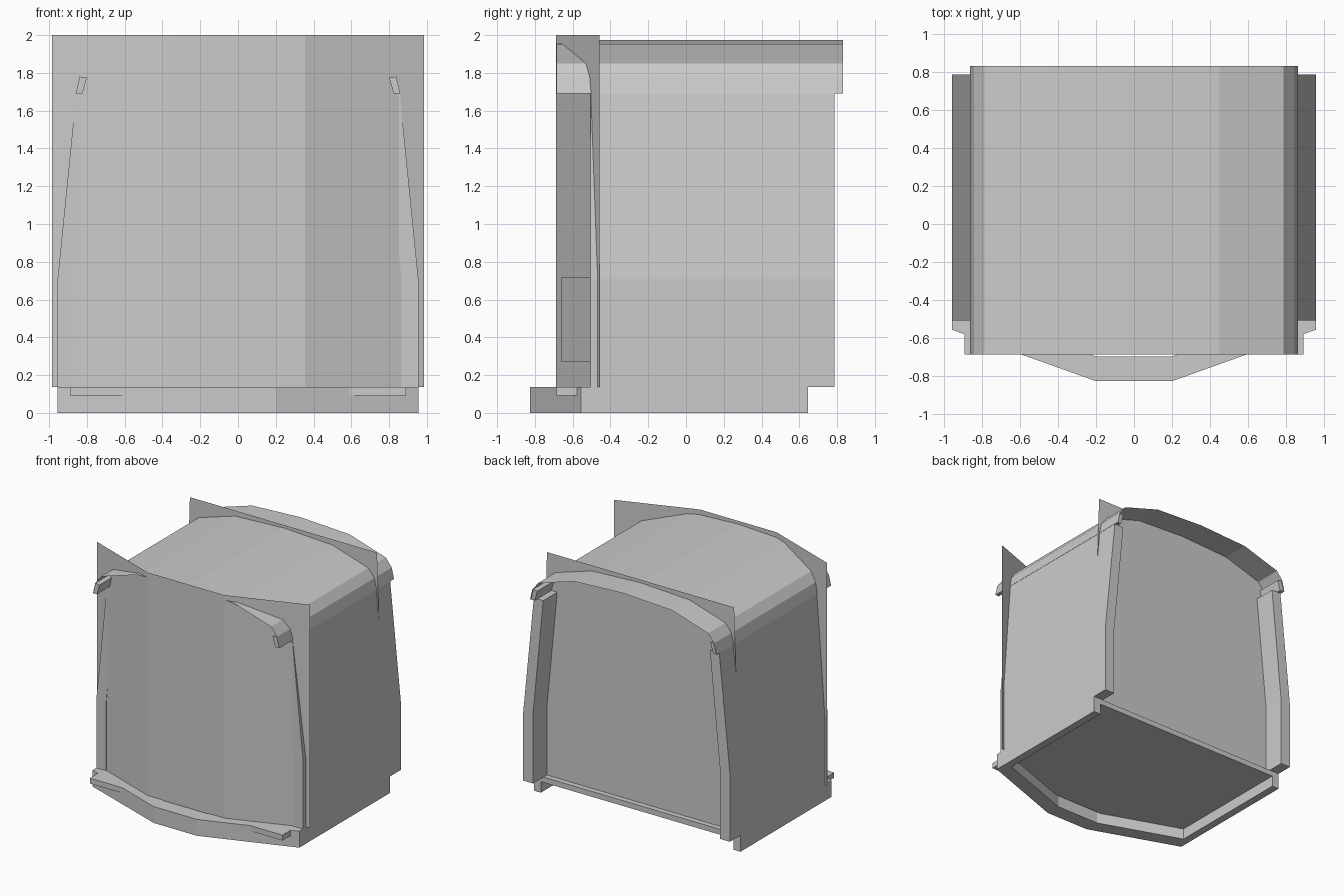
import bpy, bmesh

cube = bpy.data.objects.get("Cube")
if cube:
    bpy.data.objects.remove(cube, do_unlink=True)

grey = bpy.data.materials.new("light grey")
grey.use_nodes = True
COLOUR = (0.6, 0.6, 0.6, 1)
grey.diffuse_color = COLOUR
grey.node_tree.nodes["Principled BSDF"].inputs["Base Color"].default_value = COLOUR


def finish(name, bm, closed=True):
    if closed:
        bmesh.ops.recalc_face_normals(bm, faces=bm.faces)
    mesh = bpy.data.meshes.new(name)
    bm.to_mesh(mesh)
    bm.free()
    mesh.materials.append(grey)
    obj = bpy.data.objects.new(name, mesh)
    bpy.context.collection.objects.link(obj)
    return obj


def prism(name, points, direction):
    """Solid made by sweeping a flat outline along a vector."""
    bm = bmesh.new()
    face = bm.faces.new([bm.verts.new(p) for p in points])
    new = bmesh.ops.extrude_face_region(bm, geom=[face])["geom"]
    bmesh.ops.translate(bm, vec=direction,
                        verts=[v for v in new if isinstance(v, bmesh.types.BMVert)])
    return finish(name, bm)


def sheet(name, points, direction):
    """Thin surface made by sweeping an open line along a vector."""
    bm = bmesh.new()
    a = [bm.verts.new(p) for p in points]
    b = [bm.verts.new([p[i] + direction[i] for i in range(3)]) for p in points]
    for i in range(len(a) - 1):
        bm.faces.new((a[i], a[i + 1], b[i + 1], b[i]))
    return finish(name, bm, closed=False)


def mirrored(half):
    """Complete a left-right symmetrical line given its +x half, outside to centre."""
    return half + [(-x, v) for x, v in reversed(half) if x > 0]


DECK = 0.137   # height of the deck the shell stands on
BACK = 0.60    # depth of the back panel

# Base rim: a bowed front and straight sides, open at the back
outer = mirrored([(0.955, 0.645), (0.955, -0.555), (0.2, -0.825)])
inner = mirrored([(0.89, 0.645), (0.89, -0.45), (0.2, -0.695)])
prism("base_rim", [(x, y, 0) for x, y in outer + inner[::-1]], (0, 0, DECK))

# Floor slab, its front corners showing as small steps
floor = [(-0.89, -0.685), (0.89, -0.685), (0.89, 0.645), (-0.89, 0.645)]
prism("floor", [(x, y, 0.092) for x, y in floor], (0, 0, DECK - 0.092))

# Side walls that lean inward above the waist, roof bars and front corner plates
wall = [(0.955, DECK), (0.955, 0.71), (0.857, 1.69), (0.77, 1.69), (0.865, 0.71), (0.865, DECK)]
bar = [(0.838, 1.78), (0.859, 1.69), (0.824, 1.69), (0.80, 1.775)]
for side, s in (("left", 1), ("right", -1)):
    prism(side + "_wall", [(s * x, -0.506, z) for x, z in wall], (0, 1.291, 0))
    prism(side + "_roof_bar", [(s * x, -0.685, z) for x, z in bar], (0, 1.505, 0))
    plate = [(0.45, -0.659), (0.86, -0.508)][::s]
    sheet(side + "_corner_plate", [(s * x, y, 0.27) for x, y in plate], (0, 0, 0.45))

# Arched roof
arch = mirrored([(0.861, 1.69), (0.84, 1.78), (0.785, 1.85), (0.45, 1.953), (0, 1.975)])
sheet("roof", [(x, -0.685, z) for x, z in reversed(arch)], (0, 1.515, 0))

# Folded front panel
front = [(-0.985, -0.457), (-0.355, -0.688), (0.355, -0.688), (0.985, -0.457)]
sheet("front_panel", [(x, y, DECK) for x, y in front], (0, 0, 2 - DECK))

# Back panel, slightly narrower at the top
bm = bmesh.new()
bm.faces.new([bm.verts.new((x, BACK, z)) for x, z in
              ((0.92, DECK), (-0.92, DECK), (-0.865, 2), (0.865, 2))])
finish("back_panel", bm, closed=False)
